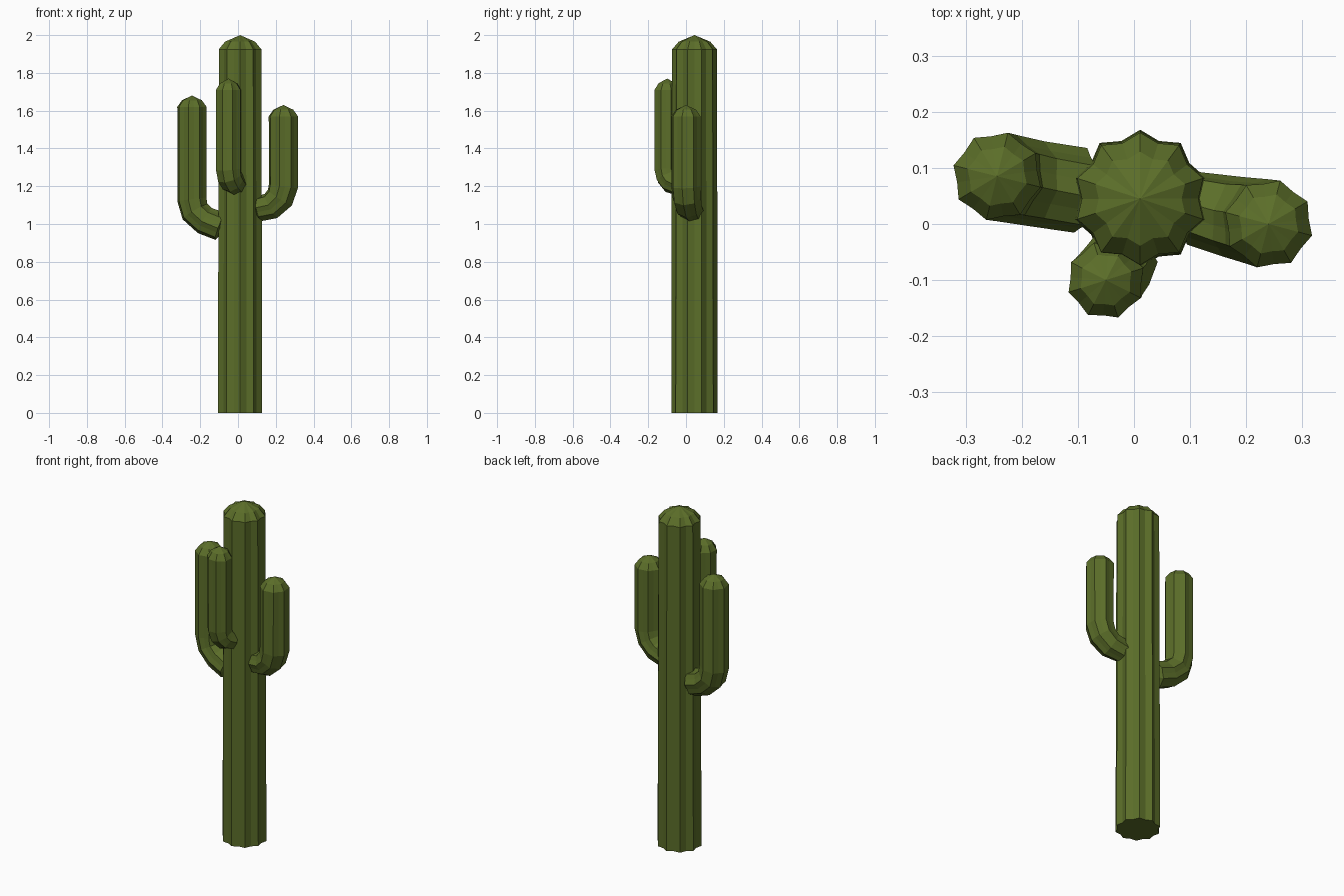
import bpy, bmesh, math
from mathutils import Vector

if "Cube" in bpy.data.objects:
    bpy.data.objects.remove(bpy.data.objects["Cube"])

green = bpy.data.materials.new("cactus green")
green.diffuse_color = (0.105, 0.155, 0.022, 1)
green.use_nodes = True
green.node_tree.nodes["Principled BSDF"].inputs["Base Color"].default_value = green.diffuse_color


def ribbed_tube(name, rings, ribs, phase, valley):
    """Star-section tube through rings of (centre, radius); radius 0 closes to a point."""
    bm = bmesh.new()
    centres = [Vector(c) for c, r in rings]
    n = ribs * 2
    loops = []
    for i, (c, r) in enumerate(rings):
        c = Vector(c)
        if r == 0:
            loops.append([bm.verts.new(c)])
            continue
        # tangent is the average of the neighbouring directions
        t = Vector((0, 0, 0))
        if i > 0:
            t += (centres[i] - centres[i - 1]).normalized()
        if i < len(rings) - 1:
            t += (centres[i + 1] - centres[i]).normalized()
        q = Vector((0, 0, 1)).rotation_difference(t.normalized())
        loop = []
        for k in range(n):
            a = math.radians(phase) + math.tau * k / n
            d = r * (valley if k % 2 else 1)
            loop.append(bm.verts.new(c + q @ Vector((d * math.cos(a), d * math.sin(a), 0))))
        loops.append(loop)
    for a, b in zip(loops, loops[1:]):
        for k in range(n):
            j = (k + 1) % n
            if len(a) == 1:
                bm.faces.new((a[0], b[j], b[k]))
            elif len(b) == 1:
                bm.faces.new((a[k], a[j], b[0]))
            else:
                bm.faces.new((a[k], a[j], b[j], b[k]))
    if len(loops[0]) > 1:
        bm.faces.new(loops[0][::-1])
    bmesh.ops.recalc_face_normals(bm, faces=bm.faces)
    me = bpy.data.meshes.new(name)
    bm.to_mesh(me)
    bm.free()
    me.materials.append(green)
    ob = bpy.data.objects.new(name, me)
    bpy.context.collection.objects.link(ob)
    return ob


def arm(name, elbow, x, y, z_bend, z_top, r, phase):
    """Elbow rings, then a straight upright with a domed tip."""
    rings = elbow + [
        ((x, y, z_bend), r),
        ((x, y, z_top - 0.06), r),
        ((x, y, z_top - 0.025), r * 0.68),
        ((x, y, z_top), 0),
    ]
    return ribbed_tube(name, rings, 8, phase, 0.9)


# trunk with domed top
tx, ty = 0.011, 0.045
ribbed_tube("trunk", [
    ((tx, ty, 0), 0.123),
    ((tx, ty, 1.0), 0.121),
    ((tx, ty, 1.925), 0.118),
    ((tx, ty, 1.965), 0.084),
    ((tx, ty, 2.0), 0),
], 10, 90, 0.88)

# left arm
arm("left_arm", [
    ((-0.06, 0.058, 0.975), 0),
    ((-0.095, 0.06, 0.988), 0.077),
    ((-0.175, 0.072, 1.018), 0.077),
    ((-0.228, 0.082, 1.066), 0.079),
], -0.244, 0.085, 1.13, 1.68, 0.08, 31)

# right arm
arm("right_arm", [
    ((0.07, 0.03, 1.07), 0),
    ((0.105, 0.028, 1.078), 0.066),
    ((0.175, 0.013, 1.096), 0.073),
    ((0.222, 0.004, 1.14), 0.078),
], 0.24, 0.0, 1.2, 1.63, 0.08, 30)

# front arm
arm("front_arm", [
    ((0.0, -0.01, 1.205), 0),
    ((-0.012, -0.042, 1.212), 0.06),
    ((-0.03, -0.075, 1.225), 0.066),
    ((-0.044, -0.093, 1.25), 0.068),
], -0.05, -0.1, 1.29, 1.77, 0.07, 18)
